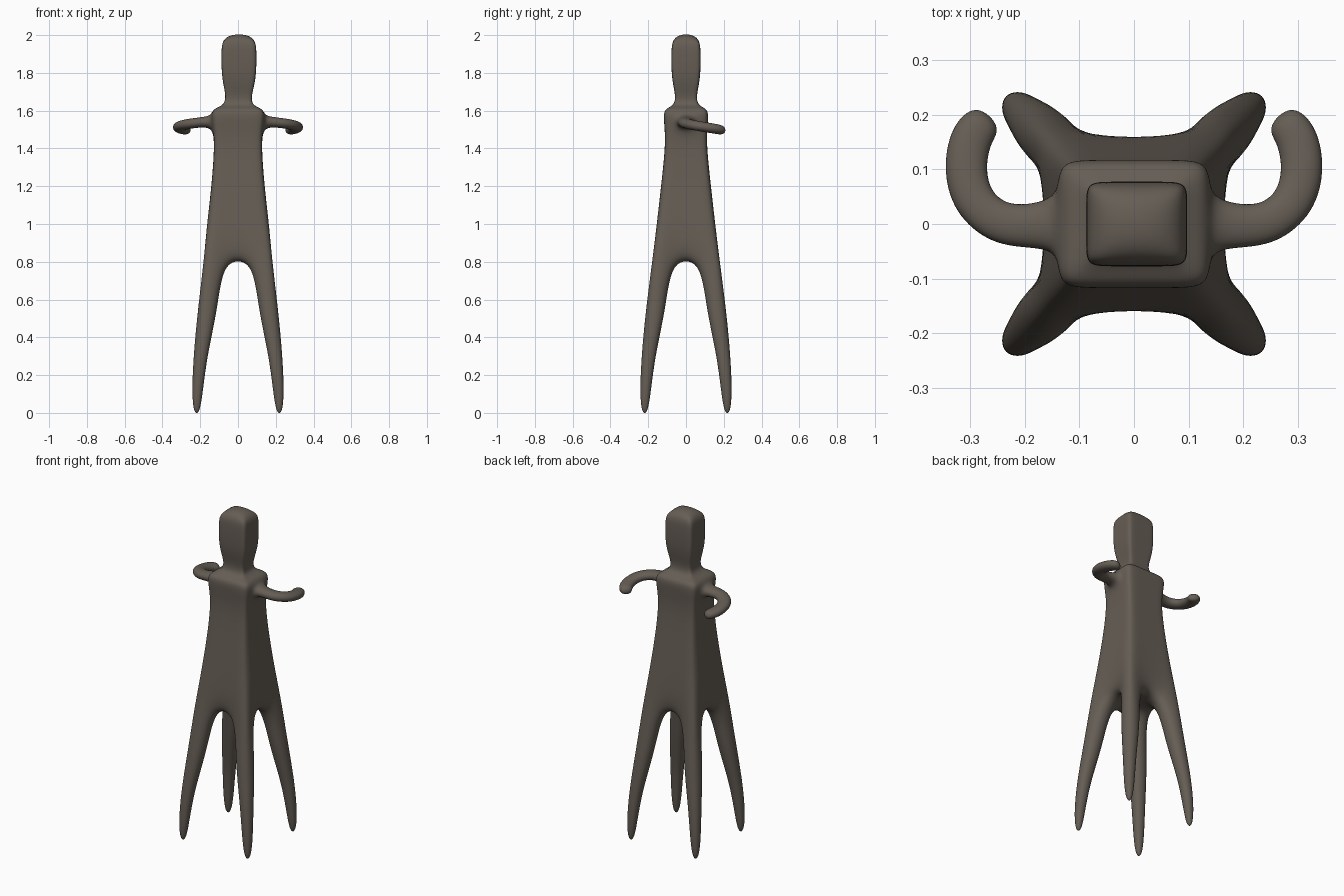
import bpy, bmesh
from mathutils import Vector

if "Cube" in bpy.data.objects:
    bpy.data.objects.remove(bpy.data.objects["Cube"])

bm = bmesh.new()


def ring(z, wx, wy, s=0.5, pinch=1.0, cx=0.0):
    """Square ring of 12 points; s places the inner points, pinch hollows the sides."""
    a = [-1, -s, s, 1]
    order = [(0, 0), (1, 0), (2, 0), (3, 0), (3, 1), (3, 2),
             (3, 3), (2, 3), (1, 3), (0, 3), (0, 2), (0, 1)]
    out = {}
    for i, j in order:
        x, y = a[i] * wx, a[j] * wy
        if i in (1, 2):
            y *= pinch
        if j in (1, 2):
            x *= pinch
        out[(i, j)] = bm.verts.new((x + cx, y, z))
    return out


def sweep(loop, rings):
    """Extend an open loop of verts through successive rings of points and cap it."""
    n = len(loop)
    for pts in rings:
        new = [bm.verts.new(p) for p in pts]
        for k in range(n):
            bm.faces.new((loop[k], loop[(k + 1) % n], new[(k + 1) % n], new[k]))
        loop = new
    bm.faces.new(loop)


def cap(r, z, wx, wy, s, cx=0.0, skip_corners=False):
    """Close a ring with a 3 x 3 patch; returns the full grid of verts."""
    g = dict(r)
    for i in (1, 2):
        for j in (1, 2):
            g[(i, j)] = bm.verts.new(((2 * i - 3) * s * wx + cx, (2 * j - 3) * s * wy, z))
    for i in range(3):
        for j in range(3):
            if skip_corners and i != 1 and j != 1:
                continue
            bm.faces.new((g[(i, j)], g[(i + 1, j)], g[(i + 1, j + 1)], g[(i, j + 1)]))
    return g


# torso, neck and head as stacked rings
levels = [
    (0.81, 0.198, 0.195, 0.38, 0.86), (1.00, 0.168, 0.158, 0.43, 0.97),
    (1.20, 0.140, 0.132), (1.40, 0.125, 0.110), (1.50, 0.130, 0.112),
    (1.58, 0.142, 0.120), (1.612, 0.128, 0.108), (1.628, 0.074, 0.062),
    (1.68, 0.066, 0.054, 0.5, 1, 0.004), (1.77, 0.092, 0.077, 0.5, 1, 0.005),
    (1.91, 0.093, 0.078, 0.5, 1, 0.005), (1.972, 0.089, 0.073, 0.5, 1, 0.005),
]
rings = [ring(*l) for l in levels]
ARM_LEVEL = 4
for n, (lo, hi) in enumerate(zip(rings, rings[1:])):
    keys = list(lo)
    for k in range(12):
        if n == ARM_LEVEL and k in (4, 10):
            continue  # arm openings
        a, b = keys[k], keys[(k + 1) % 12]
        bm.faces.new((lo[a], lo[b], hi[b], hi[a]))
cap(rings[-1], 2.006, 0.089, 0.073, 0.5, 0.005)
bottom = cap(rings[0], 0.81, 0.198, 0.195, 0.38, skip_corners=True)

# four legs from the corner openings: z, centre, half width
leg = [(0.55, 0.160, 0.057), (0.30, 0.200, 0.039), (0.10, 0.216, 0.031), (-0.01, 0.219, 0.015)]
cell = [(0, 0), (1, 0), (1, 1), (0, 1)]
for i, sx in ((0, -1), (2, 1)):
    for j, sy in ((0, -1), (2, 1)):
        loop = [bottom[(i + p, j + q)] for p, q in cell]
        sweep(loop, [[(sx * c + (2 * p - 1) * w, sy * c + (2 * q - 1) * w, z)
                      for p, q in cell] for z, c, w in leg])

# two curled arms: centre path, half width, half height
path = [(0.135, 0, 1.543), (0.18, -0.003, 1.540), (0.245, -0.003, 1.533), (0.297, 0.040, 1.523),
        (0.311, 0.105, 1.512), (0.297, 0.168, 1.502), (0.262, 0.200, 1.495)]
for i, sx in ((3, 1), (0, -1)):
    lo, hi = rings[ARM_LEVEL], rings[ARM_LEVEL + 1]
    loop = [lo[(i, 1)], lo[(i, 2)], hi[(i, 2)], hi[(i, 1)]]
    arm = []
    for k in range(1, len(path)):
        c = Vector(path[k])
        t = Vector(path[min(k + 1, len(path) - 1)]) - Vector(path[k - 1])
        side = Vector((-t.y, t.x, 0)).normalized()
        w, h = (0.034, 0.026) if k == len(path) - 1 else (0.043, 0.029)
        pts = [c + side * (a * w) + Vector((0, 0, b * h))
               for a, b in ((-1, -1), (1, -1), (1, 1), (-1, 1))]
        arm.append([(sx * p.x, p.y, p.z) for p in pts])
    sweep(loop, arm)

bmesh.ops.recalc_face_normals(bm, faces=bm.faces[:])
mesh = bpy.data.meshes.new("figure_body")
bm.to_mesh(mesh)
bm.free()
for p in mesh.polygons:
    p.use_smooth = True

# one dark stone colour
mat = bpy.data.materials.new("dark_stone_brown")
mat.diffuse_color = (0.13, 0.11, 0.09, 1)
mat.use_nodes = True
mat.node_tree.nodes["Principled BSDF"].inputs["Base Color"].default_value = mat.diffuse_color
mesh.materials.append(mat)

body = bpy.data.objects.new("figure_body", mesh)
bpy.context.collection.objects.link(body)
sub = body.modifiers.new("smooth_surface", 'SUBSURF')
sub.levels = sub.render_levels = 3
